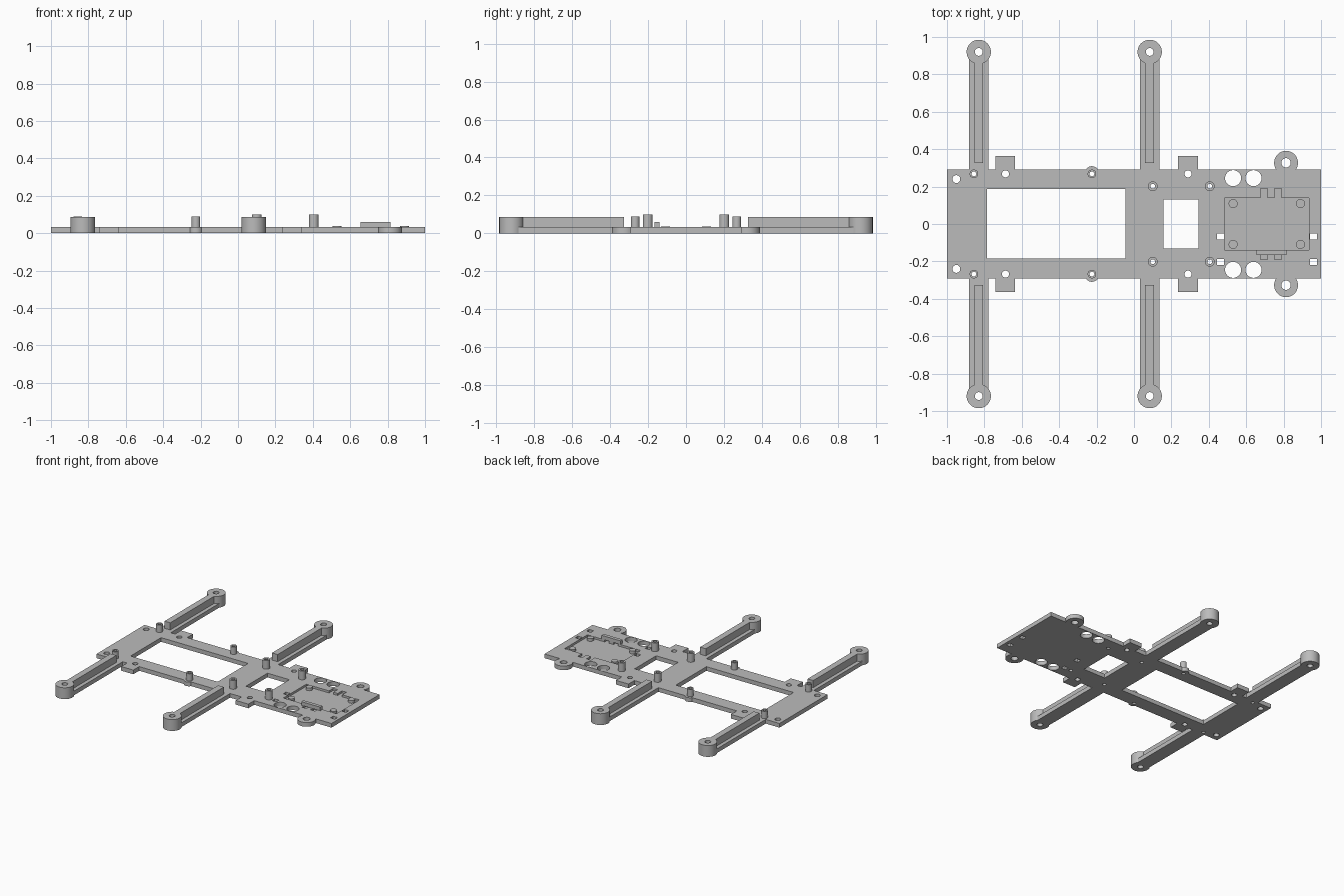
import bpy, bmesh
from math import pi, sin, cos, asin

old = bpy.data.objects.get("Cube")
if old:
    bpy.data.objects.remove(old, do_unlink=True)

grey = bpy.data.materials.new("matte_grey")
grey.use_nodes = True
COLOUR = (0.5, 0.5, 0.5, 1)
grey.diffuse_color = COLOUR
grey.node_tree.nodes["Principled BSDF"].inputs["Base Color"].default_value = COLOUR

EDGE, DECK, FLOOR, ARM_TOP = 0.292, 0.032, 0.016, 0.087
ARMS = (-0.83, 0.084)
TIP = 0.92


def circle(x, y, r, n=32):
    return [(x + r * cos(2 * pi * i / n), y + r * sin(2 * pi * i / n)) for i in range(n)]


def rect(x0, x1, y0, y1):
    return [(x0, y0), (x1, y0), (x1, y1), (x0, y1)]


def extrude(name, loops, z0, z1):
    """Extrude an outline with holes (all loops after the first) from z0 to z1."""
    curve = bpy.data.curves.new(name, "CURVE")
    curve.dimensions, curve.fill_mode = "2D", "BOTH"
    curve.extrude = (z1 - z0) / 2
    for pts in loops:
        spline = curve.splines.new("POLY")
        spline.points.add(len(pts) - 1)
        for point, (x, y) in zip(spline.points, pts):
            point.co = (x, y, 0, 1)
        spline.use_cyclic_u = True
    temp = bpy.data.objects.new(name + "_outline", curve)
    bpy.context.collection.objects.link(temp)
    graph = bpy.context.evaluated_depsgraph_get()
    mesh = bpy.data.meshes.new_from_object(temp.evaluated_get(graph))
    bpy.data.objects.remove(temp, do_unlink=True)
    bm = bmesh.new()
    bm.from_mesh(mesh)
    bmesh.ops.remove_doubles(bm, verts=bm.verts, dist=0.0001)
    bmesh.ops.translate(bm, verts=bm.verts, vec=(0, 0, (z0 + z1) / 2))
    bmesh.ops.recalc_face_normals(bm, faces=bm.faces)
    bm.to_mesh(mesh)
    bm.free()
    mesh.materials.clear()
    mesh.materials.append(grey)
    obj = bpy.data.objects.new(name, mesh)
    bpy.context.collection.objects.link(obj)
    return obj


def step(x0, x1, y):
    return [(x0, EDGE), (x0, y), (x1, y), (x1, EDGE)]


def bump(cx, cy, r, n=20):
    a = asin((EDGE - cy) / r)
    angles = [pi - a + (2 * a - pi) * i / n for i in range(n + 1)]
    return [(cx + r * cos(t), cy + r * sin(t)) for t in angles]


# Frame outline: one long side with arms, tabs and ears, then mirrored
def arm(x):
    return step(x - 0.053, x + 0.053, TIP - 0.036)


side = [(-1, EDGE)] + arm(ARMS[0]) + step(-0.74, -0.637, 0.363) + bump(-0.225, 0.272, 0.037)
side += arm(ARMS[1]) + step(0.235, 0.342, 0.363) + bump(0.813, 0.327, 0.064) + [(1, EDGE)]
outline = side + [(x, -y) for x, y in reversed(side)]

# Cutouts and holes through the frame
holes = [rect(-0.786, -0.045, -0.184, 0.187), rect(0.158, 0.345, -0.13, 0.132)]
for x0, x1 in ((0.443, 0.48), (0.94, 0.978)):
    for y0 in (-0.083, -0.219):
        holes.append(rect(x0, x1, y0, y0 + 0.033))
POSTS = [(-0.856, 0.268, 0.023, 0.088), (-0.225, 0.268, 0.023, 0.088),
         (0.1, 0.202, 0.026, 0.099), (0.405, 0.202, 0.026, 0.099)]
ROUND = [(0.53, 0.245, 0.043), (0.639, 0.245, 0.043), (-0.95, 0.24, 0.021),
         (-0.687, 0.268, 0.019), (0.289, 0.268, 0.019), (0.813, 0.327, 0.025)]
for s in (1, -1):
    holes += [circle(x, s * y, r) for x, y, r in ROUND]
    holes += [circle(x, s * y, 0.013) for x, y, r, h in POSTS]
frame = extrude("frame_plate", [outline] + holes, 0, DECK)

# Shallow board recess with strap slots at both ends
upper = [(0.936, 0.139)]
for x0, x1 in ((0.751, 0.789), (0.677, 0.714)):
    upper += [(x1, 0.139), (x1, 0.19), (x0, 0.19), (x0, 0.139)]
upper.append((0.484, 0.139))
pocket = upper + [(x, -y) for x, y in reversed(upper)]
cutter = extrude("recess_cutter", [pocket], FLOOR, DECK + 0.05)
cutter.hide_render = True
mod = frame.modifiers.new("recess", "BOOLEAN")
mod.operation, mod.solver, mod.object = "DIFFERENCE", "EXACT", cutter
bpy.context.view_layer.update()
cut = bpy.data.meshes.new_from_object(frame.evaluated_get(bpy.context.evaluated_depsgraph_get()))
frame.modifiers.clear()
frame.data = cut
bpy.data.objects.remove(cutter, do_unlink=True)

# Locating pins in the recess and the retaining clip
for x in (0.53, 0.89):
    for y in (0.109, -0.109):
        extrude("recess_pin", [circle(x, y, 0.024)], FLOOR, 0.037)
extrude("retaining_clip", [rect(0.655, 0.816, -0.166, -0.139)], DECK, 0.06)

for s in (1, -1):
    # Hollow standoff posts
    for x, y, r, h in POSTS:
        extrude("standoff_post", [circle(x, s * y, r), circle(x, s * y, 0.013)], DECK, h)
    # Arm stiffening ribs and motor mounts
    for x in ARMS:
        y0, y1 = sorted((s * 0.327, s * (TIP - 0.04)))
        extrude("arm_rib", [rect(x - 0.024, x + 0.024, y0, y1)], DECK, ARM_TOP)
        extrude("motor_mount", [circle(x, s * TIP, 0.065, 48), circle(x, s * TIP, 0.021)],
                0, ARM_TOP)

# Smooth the round walls, keep the edges crisp
bpy.ops.object.select_all(action="DESELECT")
for obj in bpy.context.collection.objects:
    if obj.type == "MESH":
        obj.select_set(True)
        bpy.context.view_layer.objects.active = obj
bpy.ops.object.shade_smooth_by_angle()
